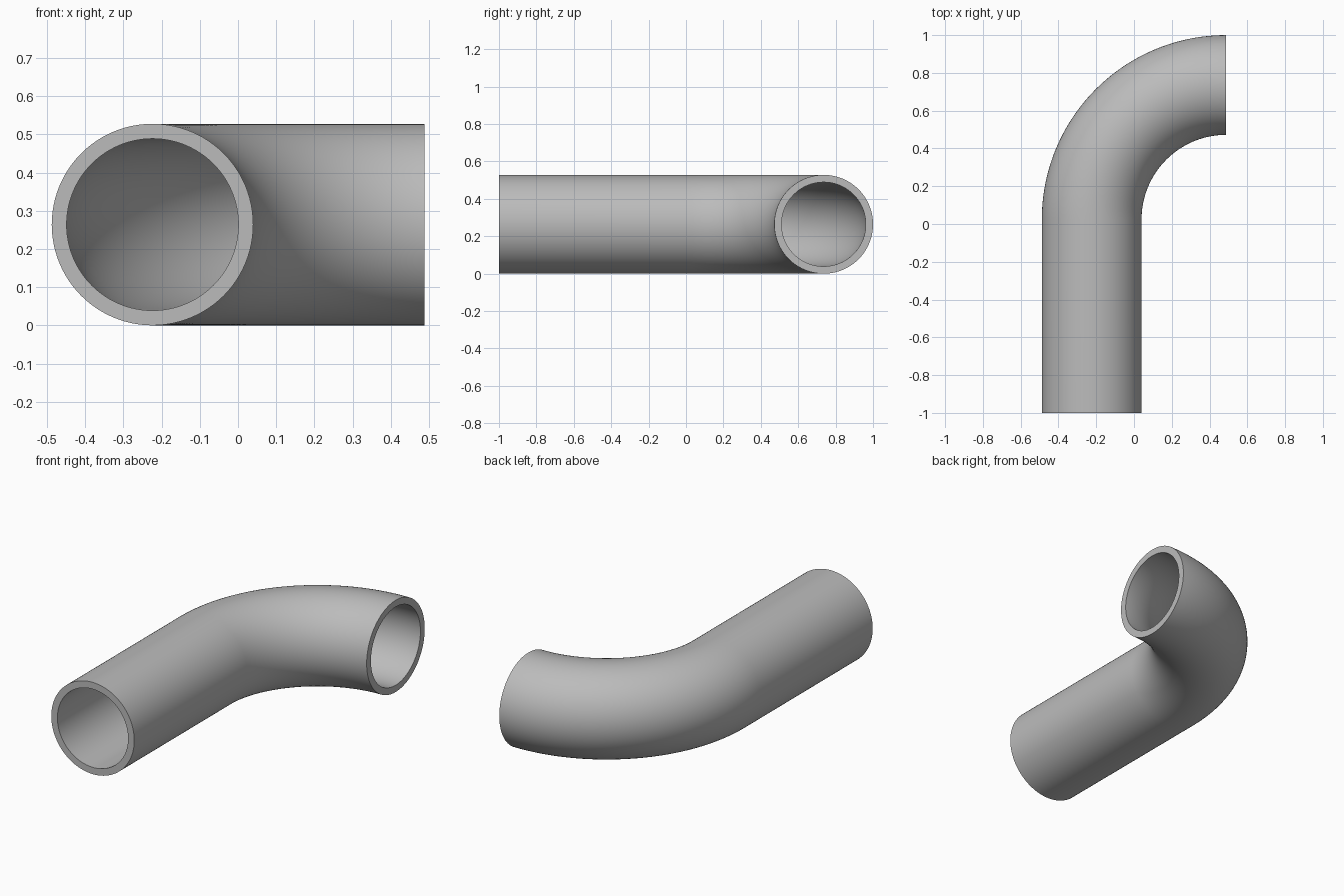
import bpy, bmesh
from math import sin, cos, pi, radians
from mathutils import Vector

OUTER, INNER = 0.264, 0.225      # pipe radii
END_X, START_Y = 0.488, -1.0     # planes of the two open ends
BEND_R = 2 * END_X - OUTER       # centreline radius of the elbow
BEND_Y = 1.0 - OUTER - BEND_R    # where the straight run meets the elbow
SIDES, BEND_STEPS = 96, 48

cube = bpy.data.objects.get("Cube")
if cube:
    bpy.data.objects.remove(cube, do_unlink=True)

# Material
grey = bpy.data.materials.new("pipe grey")
grey.use_nodes = True
colour = (0.5, 0.5, 0.5, 1)
grey.diffuse_color = colour
grey.node_tree.nodes["Principled BSDF"].inputs["Base Color"].default_value = colour

# Centreline: straight run, then a quarter-circle elbow, as (point, sideways axis)
path = [(Vector((END_X - BEND_R, START_Y, OUTER)), Vector((1, 0, 0)))]
for i in range(BEND_STEPS + 1):
    a = pi / 2 * i / BEND_STEPS
    side = Vector((cos(a), -sin(a), 0))
    path.append((Vector((END_X, BEND_Y, OUTER)) - side * BEND_R, side))

bm = bmesh.new()


def ring(centre, side, radius):
    up = Vector((0, 0, 1))
    angles = [2 * pi * k / SIDES for k in range(SIDES)]
    return [bm.verts.new(centre + side * radius * cos(t) + up * radius * sin(t))
            for t in angles]


def bridge(a, b):
    for k in range(SIDES):
        n = (k + 1) % SIDES
        bm.faces.new((a[k], a[n], b[n], b[k]))


# Outer wall, inner wall and the flat rims that join them
outer = [ring(c, s, OUTER) for c, s in path]
inner = [ring(c, s, INNER) for c, s in path]
for wall in (outer, inner):
    for a, b in zip(wall, wall[1:]):
        bridge(a, b)
for end in (0, -1):
    bridge(outer[end], inner[end])
bmesh.ops.recalc_face_normals(bm, faces=bm.faces)

mesh = bpy.data.meshes.new("elbow_pipe")
bm.to_mesh(mesh)
bm.free()
mesh.materials.append(grey)
pipe = bpy.data.objects.new("elbow_pipe", mesh)
bpy.context.collection.objects.link(pipe)

# Smooth walls with crisp rims
bpy.ops.object.select_all(action="DESELECT")
pipe.select_set(True)
bpy.context.view_layer.objects.active = pipe
bpy.ops.object.shade_smooth_by_angle(angle=radians(30))
